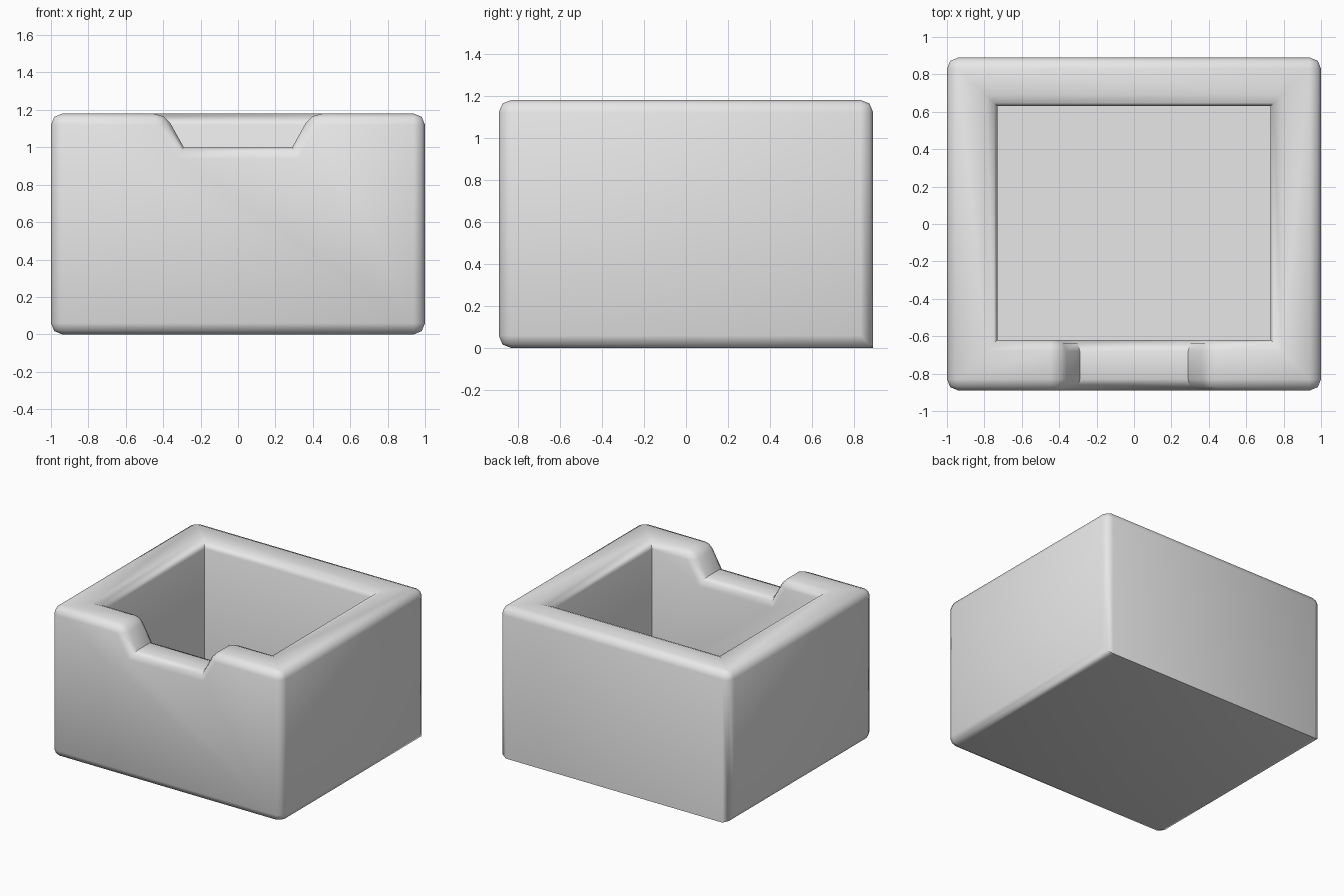
import bpy
import bmesh

if "Cube" in bpy.data.objects:
    bpy.data.objects.remove(bpy.data.objects["Cube"])

HX, HY, TOP = 1.0, 0.89, 1.18            # outer half sizes and height
IX, FRONT, BACK, FLOOR = 0.73, -0.62, 0.63, 0.12   # cavity
NOTCH = [(-0.39, TOP), (-0.29, 1.0), (0.29, 1.0), (0.39, TOP)]

bm = bmesh.new()


def verts(points):
    return [bm.verts.new(p) for p in points]


def ring(x, y0, y1, z):
    return verts([(-x, y0, z), (x, y0, z), (x, y1, z), (-x, y1, z)])


# Outer and inner rings, plus the notch outline on both sides of the front wall
out_low, out_top = ring(HX, -HY, HY, 0), ring(HX, -HY, HY, TOP)
in_low, in_top = ring(IX, FRONT, BACK, FLOOR), ring(IX, FRONT, BACK, TOP)
notch_out = verts([(x, -HY, z) for x, z in NOTCH])
notch_in = verts([(x, FRONT, z) for x, z in NOTCH])

# Walls: notched front, then three plain sides, and a closed bottom
for low, top, notch in ((out_low, out_top, notch_out), (in_low, in_top, notch_in)):
    bm.faces.new([low[0], low[1], top[1]] + notch[::-1] + [top[0]])
    for i in range(1, 4):
        j = (i + 1) % 4
        bm.faces.new((low[i], low[j], top[j], top[i]))
    bm.faces.new(low)

# Notch surfaces and the U-shaped rim
for i in range(3):
    bm.faces.new((notch_out[i], notch_out[i + 1], notch_in[i + 1], notch_in[i]))
bm.faces.new([notch_out[0], out_top[0], out_top[3], out_top[2], out_top[1], notch_out[3],
              notch_in[3], in_top[1], in_top[2], in_top[3], in_top[0], notch_in[0]])
bmesh.ops.recalc_face_normals(bm, faces=bm.faces[:])

# Round every convex edge except the lower back one
lower_back = {out_low[2], out_low[3]}
rounded = [e for e in bm.edges
           if e.calc_face_angle_signed() > 0.1 and set(e.verts) != lower_back]
bmesh.ops.bevel(bm, geom=rounded, offset=0.06, offset_type='OFFSET', segments=2,
                profile=0.5, affect='EDGES', clamp_overlap=False)
bmesh.ops.recalc_face_normals(bm, faces=bm.faces[:])

mesh = bpy.data.meshes.new("open_bin")
bm.to_mesh(mesh)
bm.free()
bin_body = bpy.data.objects.new("open_bin", mesh)
bpy.context.collection.objects.link(bin_body)

# Plain grey finish
grey = bpy.data.materials.new("plain_grey")
grey.use_nodes = True
colour = (0.8, 0.8, 0.8, 1)
grey.diffuse_color = colour
grey.node_tree.nodes["Principled BSDF"].inputs["Base Color"].default_value = colour
mesh.materials.append(grey)

bpy.ops.object.select_all(action='DESELECT')
bin_body.select_set(True)
bpy.context.view_layer.objects.active = bin_body
bpy.ops.object.shade_smooth_by_angle(angle=0.9)
